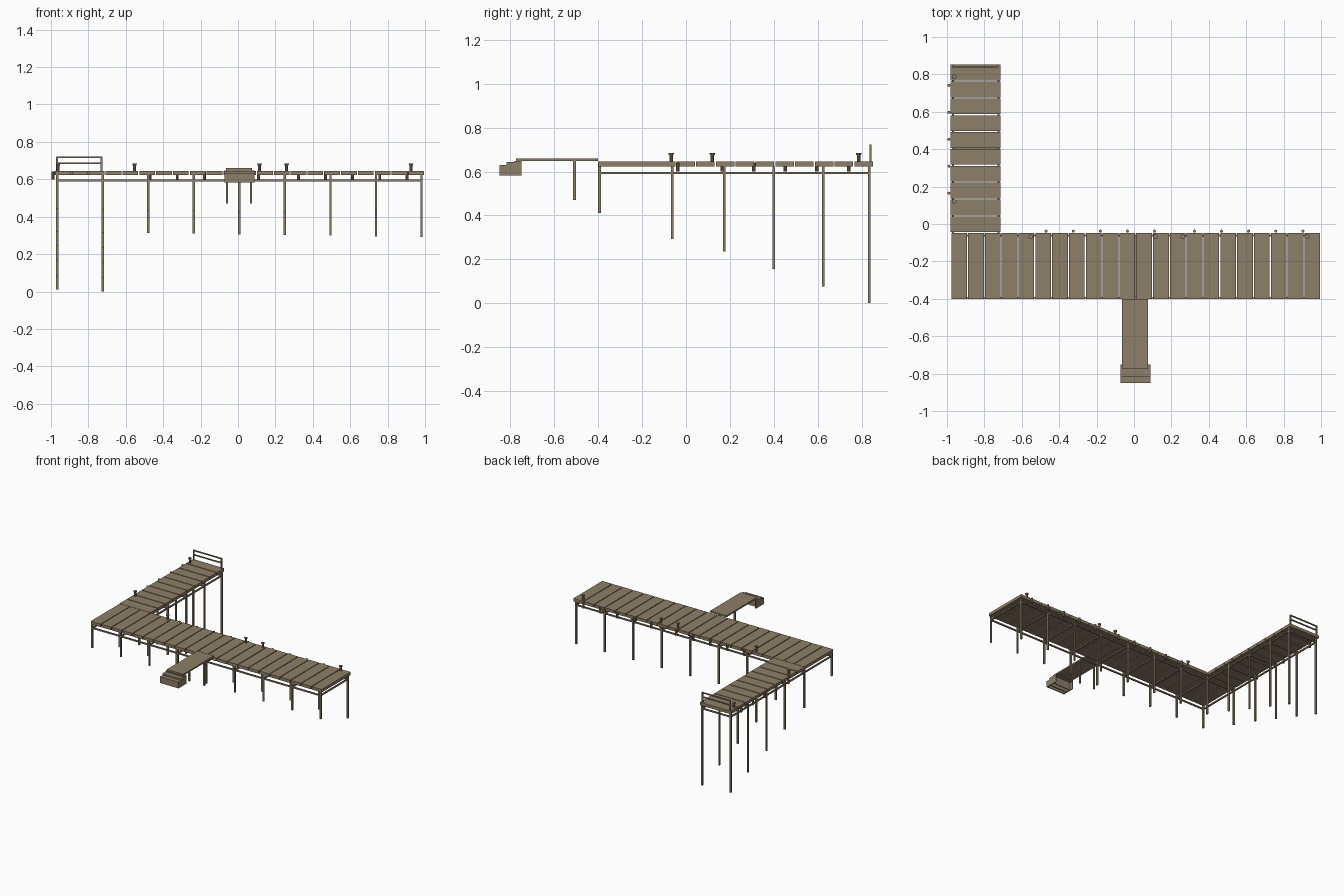
import bpy
import bmesh
from mathutils import Matrix, Vector

cube = bpy.data.objects.get("Cube")
if cube:
    bpy.data.objects.remove(cube, do_unlink=True)


def material(name, colour):
    m = bpy.data.materials.new(name)
    m.use_nodes = True
    m.diffuse_color = (*colour, 1)
    bsdf = next(n for n in m.node_tree.nodes if n.type == "BSDF_PRINCIPLED")
    bsdf.inputs["Base Color"].default_value = (*colour, 1)
    return m


WOOD = material("weathered wood", (0.27, 0.21, 0.14))


class Part:
    """Collects boxes and cylinders into one named object."""

    def __init__(self, name):
        self.name, self.bm = name, bmesh.new()

    def box(self, x0, x1, y0, y1, z0, z1):
        size = Matrix.Diagonal((x1 - x0, y1 - y0, z1 - z0, 1))
        centre = Vector((x0 + x1, y0 + y1, z0 + z1)) / 2
        bmesh.ops.create_cube(self.bm, size=1, matrix=Matrix.Translation(centre) @ size)

    def post(self, x, y, z0, z1, half=0.006):
        self.box(x - half, x + half, y - half, y + half, z0, z1)

    def cylinder(self, x, y, z0, z1, r0, r1):
        bmesh.ops.create_cone(self.bm, cap_ends=True, segments=10, radius1=r0, radius2=r1,
                              depth=z1 - z0, matrix=Matrix.Translation((x, y, (z0 + z1) / 2)))

    def finish(self):
        mesh = bpy.data.meshes.new(self.name)
        self.bm.to_mesh(mesh)
        self.bm.free()
        mesh.materials.append(WOOD)
        obj = bpy.data.objects.new(self.name, mesh)
        bpy.context.collection.objects.link(obj)


LEFT, RIGHT, FRONT, MID, BACK = -0.98, 0.998, -0.4, -0.047, 0.855
ARM = -0.715
UNDER, DECK = 0.622, 0.645
GAP = 0.003

# Deck planks
main = Part("main_deck_planks")
step = (RIGHT - LEFT) / 22
for i in range(22):
    main.box(LEFT + i * step + GAP, LEFT + (i + 1) * step - GAP, FRONT, MID, UNDER, DECK)
main.finish()
arm = Part("arm_deck_planks")
step = (BACK - MID) / 10
for i in range(10):
    arm.box(LEFT, ARM, MID + i * step + GAP, MID + (i + 1) * step - GAP, UNDER, DECK)
arm.finish()

# Piles, longer toward the deep water at the back
piles = Part("piles")
beams = Part("support_beams")
xs = [-0.967 + i * 0.2435 for i in range(9)]
arm_rows = {0.175: 0.235, 0.4: 0.155, 0.625: 0.075, 0.836: 0.0}
front_y, back_y = -0.394, -0.062
for i, x in enumerate(xs):
    piles.post(x, front_y, 0.44 - i * 0.0035, UNDER)
    piles.post(x, back_y, 0.32 - i * 0.0035, UNDER)
    beams.box(x - 0.005, x + 0.005, front_y, back_y, 0.588, 0.598)
for y, z in arm_rows.items():
    for x, lift in ((xs[0], 0.01), (xs[1], 0)):
        piles.post(x, y, z + lift, UNDER)
    beams.box(xs[0], xs[1], y - 0.005, y + 0.005, 0.588, 0.598)
piles.finish()

# Long beams along both walkways
for y in (front_y, back_y):
    beams.box(xs[0], xs[-1], y - 0.005, y + 0.005, 0.588, 0.598)
for x in xs[:2]:
    beams.box(x - 0.005, x + 0.005, back_y, 0.836, 0.588, 0.598)
beams.finish()

# Fender stubs on the mooring edges
fenders = Part("fender_stubs")
for start in (-0.47, 0.323):
    for i in range(5):
        fenders.cylinder(start + i * 0.145, MID + 0.009, 0.6, 0.642, 0.008, 0.008)
for i in range(5):
    fenders.cylinder(LEFT - 0.01, 0.165 + i * 0.144, 0.6, 0.642, 0.008, 0.008)
fenders.finish()

# Mooring bollards
bollards = Part("mooring_bollards")
spots = [(x, -0.068) for x in (-0.553, 0.115, 0.26, 0.925)] + [(-0.962, 0.12), (-0.962, 0.787)]
for x, y in spots:
    bollards.cylinder(x, y, DECK, 0.675, 0.008, 0.008)
    bollards.cylinder(x, y, 0.675, 0.684, 0.011, 0.013)
bollards.finish()

# Railing at the end of the arm
rail = Part("end_railing")
for x in (-0.968, -0.73):
    rail.post(x, 0.842, UNDER, 0.723, 0.0045)
for z in (0.686, 0.719):
    rail.box(-0.968, -0.73, 0.838, 0.846, z - 0.004, z + 0.004)
rail.finish()

# Gangway with its two legs
gangway = Part("gangway")
gangway.box(-0.065, 0.075, -0.775, FRONT, 0.648, 0.66)
for x in (-0.059, 0.069):
    gangway.post(x, -0.508, 0.47, 0.648)
gangway.finish()

# Hollow stairs: tread, riser and sides for each step
stairs = Part("stairs")
x0, x1, t = -0.072, 0.087, 0.006
for y0, y1, top in ((-0.85, -0.818, 0.63), (-0.818, -0.782, 0.643), (-0.782, -0.75, 0.648)):
    stairs.box(x0, x1, y0, y1, top - t, top)
    stairs.box(x0, x1, y0, y0 + t, 0.582, top - t)
    for x in (x0, x1 - t):
        stairs.box(x, x + t, y0 + t, y1, 0.582, top - t)
stairs.finish()
